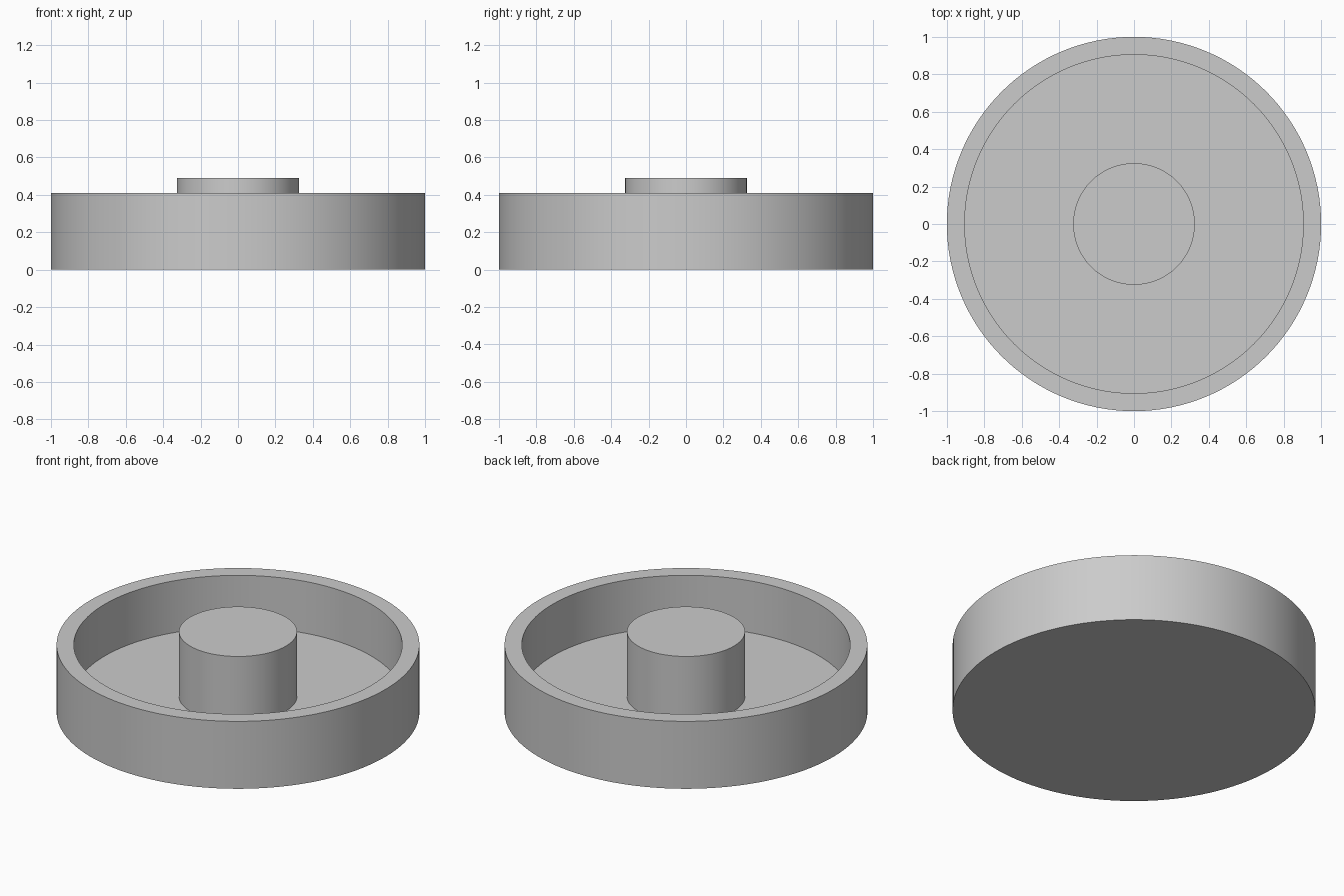
import bpy
import bmesh
import math

SEGMENTS = 128
OUTER_R, INNER_R, POST_R = 1.0, 0.905, 0.325
FLOOR_Z, RIM_Z, POST_Z = 0.095, 0.41, 0.49

default_cube = bpy.data.objects.get("Cube")
if default_cube:
    bpy.data.objects.remove(default_cube, do_unlink=True)

grey = bpy.data.materials.new("plain grey")
grey.use_nodes = True
colour = (0.6, 0.6, 0.6, 1.0)
grey.diffuse_color = colour
grey.node_tree.nodes["Principled BSDF"].inputs["Base Color"].default_value = colour


def lathe(name, profile):
    """Turn a (radius, height) profile around the z axis; both ends are capped."""
    bm = bmesh.new()
    rings = []
    for radius, z in profile:
        ring = []
        for i in range(SEGMENTS):
            a = math.tau * i / SEGMENTS
            ring.append(bm.verts.new((radius * math.cos(a), radius * math.sin(a), z)))
        rings.append(ring)
    for low, high in zip(rings, rings[1:]):
        for i in range(SEGMENTS):
            j = (i + 1) % SEGMENTS
            bm.faces.new((low[i], low[j], high[j], high[i]))
    bm.faces.new(rings[0][::-1])
    bm.faces.new(rings[-1])
    bmesh.ops.recalc_face_normals(bm, faces=bm.faces)
    mesh = bpy.data.meshes.new(name)
    bm.to_mesh(mesh)
    bm.free()
    mesh.materials.append(grey)
    obj = bpy.data.objects.new(name, mesh)
    bpy.context.collection.objects.link(obj)
    bpy.ops.object.select_all(action="DESELECT")
    obj.select_set(True)
    bpy.context.view_layer.objects.active = obj
    bpy.ops.object.shade_smooth_by_angle(angle=math.radians(30))
    return obj


# Round tray with raised rim, and centre post standing on its floor, in one turned body
lathe("round_tray_with_post", [
    (OUTER_R, 0), (OUTER_R, RIM_Z), (INNER_R, RIM_Z), (INNER_R, FLOOR_Z),
    (POST_R, FLOOR_Z), (POST_R, POST_Z),
])
